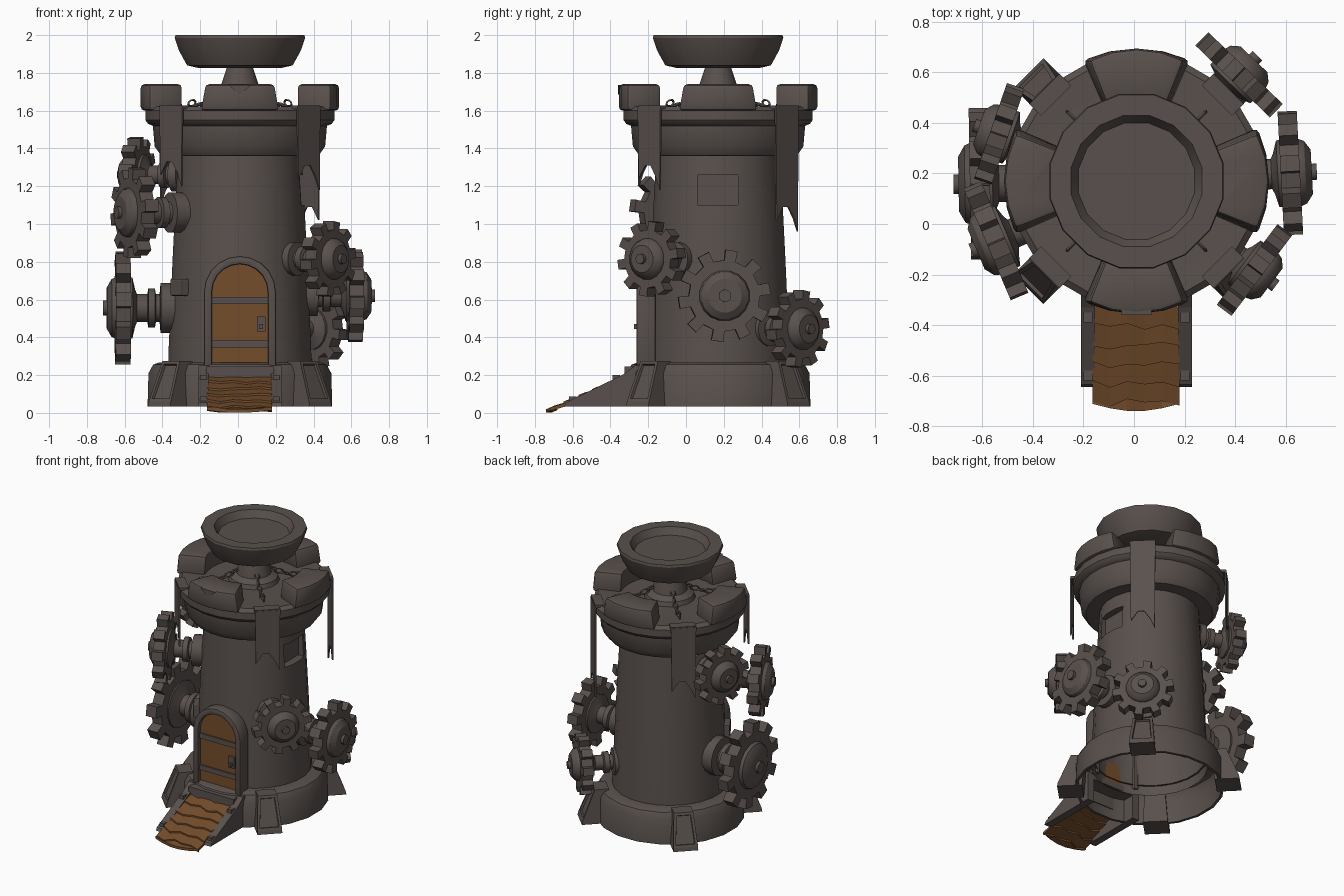
import bpy, bmesh, math, random
from math import sin, cos, pi, radians
from mathutils import Matrix, Vector

if "Cube" in bpy.data.objects:
    bpy.data.objects.remove(bpy.data.objects["Cube"])

random.seed(4)
CX, CY = 0.01, 0.17          # tower axis


def material(name, rgb):
    m = bpy.data.materials.new(name)
    m.diffuse_color = (*rgb, 1)
    m.use_nodes = True
    m.node_tree.nodes["Principled BSDF"].inputs["Base Color"].default_value = m.diffuse_color
    return m


STONE = material("dark stone", (0.100, 0.081, 0.074))
WOOD = material("brown wood", (0.175, 0.074, 0.025))


def finish(name, bm, mat=STONE, mtx=None, smooth=32, bevel=0):
    bmesh.ops.recalc_face_normals(bm, faces=bm.faces)
    me = bpy.data.meshes.new(name)
    bm.to_mesh(me)
    bm.free()
    ob = bpy.data.objects.new(name, me)
    bpy.context.collection.objects.link(ob)
    me.materials.append(mat)
    if mtx:
        ob.matrix_world = mtx
    bpy.ops.object.select_all(action='DESELECT')
    ob.select_set(True)
    bpy.context.view_layer.objects.active = ob
    if bevel:
        b = ob.modifiers.new("bevel", 'BEVEL')
        b.width, b.segments = bevel, 2
        bpy.ops.object.modifier_apply(modifier="bevel")
    if smooth:
        bpy.ops.object.shade_smooth_by_angle(angle=radians(smooth))
    return ob


def lathe(bm, prof, n=24):
    rings = []
    for r, z in prof:
        if r < 1e-5:
            rings.append([bm.verts.new((0, 0, z))] * n)
        else:
            rings.append([bm.verts.new((r * cos(2 * pi * (i + .5) / n), r * sin(2 * pi * (i + .5) / n), z))
                          for i in range(n)])
    for a, b in zip(rings, rings[1:]):
        for i in range(n):
            j = (i + 1) % n
            vs = list(dict.fromkeys([a[i], a[j], b[j], b[i]]))
            if len(vs) > 2:
                bm.faces.new(vs)


def prism(bm, pts, vec):
    """Closed outline of 3D points extruded along vec; returns the moved vertices."""
    f = bm.faces.new([bm.verts.new(p) for p in pts])
    ext = bmesh.ops.extrude_face_region(bm, geom=[f], use_keep_orig=True)
    moved = [v for v in ext['geom'] if isinstance(v, bmesh.types.BMVert)]
    bmesh.ops.translate(bm, vec=vec, verts=moved)
    return moved


def box(bm, x0, x1, y0, y1, z0, z1):
    prism(bm, [(x0, y0, z0), (x1, y0, z0), (x1, y1, z0), (x0, y1, z0)], (0, 0, z1 - z0))


def around(deg, d=0, z=0):
    """Frame on the tower whose local x points outward."""
    return Matrix.Translation((CX, CY, 0)) @ Matrix.Rotation(radians(deg), 4, 'Z') @ Matrix.Translation((d, 0, z))


# tower body with a flared crown
bm = bmesh.new()
lathe(bm, [(0, .2), (.385, .2), (.38, .35), (.36, .8), (.345, 1.1), (.33, 1.36), (.42, 1.362), (.455, 1.41),
           (.465, 1.52), (.49, 1.53), (.505, 1.55), (.505, 1.6), (.48, 1.622), (.33, 1.615), (0, 1.615)], 24)
tower = finish("tower_body", bm, mtx=around(0))
# recessed window on the right side
bm = bmesh.new()
box(bm, .295, .6, .06, .275, 1.1, 1.26)
cutter = finish("window_cutter", bm, smooth=0)
cutter.hide_render = True
mod = tower.modifiers.new("window", 'BOOLEAN')
mod.operation, mod.solver, mod.object = 'DIFFERENCE', 'EXACT', cutter
bpy.context.view_layer.objects.active = tower
bpy.ops.object.modifier_apply(modifier="window")
bpy.data.objects.remove(cutter)
# the tower is hollow: open its underside
bm = bmesh.new()
bm.from_mesh(tower.data)
bmesh.ops.delete(bm, geom=[f for f in bm.faces if all(v.co.z < .21 for v in f.verts)], context='FACES')
bm.to_mesh(tower.data)
bm.free()

# base ring, open underneath
bm = bmesh.new()
lathe(bm, [(.37, .268), (.43, .268), (.465, .255), (.49, .21), (.495, .035), (.475, .035)], 20)
finish("base_ring", bm, mtx=around(0))

# buttresses, merlons, banners and chains at four sides
for k, zb in enumerate((.96, 1.1, 1.2, 1.18)):
    diag = 45 + 90 * k
    bm = bmesh.new()
    lo, hi = .083, .065
    v = [bm.verts.new((r, s * w, z)) for s in (-1, 1)
         for r, w, z in ((.44, lo, .035), (.605, lo, .035), (.6, lo, .06), (.515, hi, .275), (.42, hi, .275))]
    bm.faces.new(v[:5])
    bm.faces.new(v[5:][::-1])
    for i in range(5):
        j = (i + 1) % 5
        f = bm.faces.new((v[i], v[j], v[5 + j], v[5 + i]))
        if i == 2:
            front = f
    bmesh.ops.recalc_face_normals(bm, faces=bm.faces)
    bmesh.ops.inset_individual(bm, faces=[front], thickness=.025)
    bmesh.ops.inset_individual(bm, faces=[front], thickness=.004, depth=-.014)
    finish("buttress", bm, mtx=around(diag), smooth=0)

    bm = bmesh.new()
    arc = [radians(-24 + 48 * i / 4) for i in range(5)]
    pts = [(.525 * cos(a), .525 * sin(a), 1.6) for a in arc] + [(.33 * cos(a), .33 * sin(a), 1.6) for a in arc[::-1]]
    for vert in prism(bm, pts, (0, 0, .14)):
        vert.co.y *= .88
    finish("merlon", bm, mtx=around(90 * k), bevel=.02)

    bm = bmesh.new()
    out = [(-.085, 1.62), (.085, 1.62), (.08, zb), (.05, zb + .07), (.01, zb + .13), (-.03, zb + .13), (-.078, zb + .06)]
    prism(bm, [(.508, y, z) for y, z in out], (.01, 0, 0))
    box(bm, .45, .516, -.085, .085, 1.61, 1.628)
    finish("banner", bm, mtx=around(diag), smooth=0)

    for i in range(6):
        t = i / 5
        bm = bmesh.new()
        R, r = .02, .006
        g = [[bm.verts.new(((R + r * cos(b)) * cos(a) * 1.4, (R + r * cos(b)) * sin(a) * .8, r * sin(b)))
              for b in (0, pi / 2, pi, 3 * pi / 2)] for a in [2 * pi * q / 8 for q in range(8)]]
        for a in range(8):
            for b in range(4):
                bm.faces.new((g[a][b], g[a - 1][b], g[a - 1][b - 1], g[a][b - 1]))
        finish("chain_link", bm, mtx=around(diag, .12 + .24 * t, 1.69 - .05 * t - .03 * sin(pi * t))
               @ Matrix.Rotation(radians(15), 4, 'Y') @ Matrix.Rotation(pi / 2 * (i % 2), 4, 'X'))

# small keystone chip on the front merlon
bm = bmesh.new()
prism(bm, [(.5, -.06, 1.735), (.5, .06, 1.735), (.5, 0, 1.685)], (.03, 0, 0))
finish("merlon_chip", bm, mtx=around(-90), smooth=0)

# pedestal and brazier bowl
bm = bmesh.new()
lathe(bm, [(.17, 1.615), (.16, 1.645), (.115, 1.67), (.1, 1.74), (.07, 1.83)], 16)
finish("bowl_pedestal", bm, mtx=around(0))
bm = bmesh.new()
lathe(bm, [(0, 1.825), (.22, 1.825), (.285, 1.84), (.33, 1.92), (.352, 1.985), (.348, 2.0),
           (.265, 2.0), (.235, 1.95), (0, 1.95)], 16)
finish("brazier_bowl", bm, mtx=around(0))


# gears on stepped axles: angle, distance, height, radius, teeth
def gear(deg, d, z, R, n):
    bm = bmesh.new()
    s, th, root = R / .3, .03 + .033 * R, R * .77
    pts = []
    for i in range(n):
        for f, rr in ((.0, root), (.5, root), (.54, R), (.96, R)):
            a = 2 * pi * (i + f) / n
            pts.append((rr * cos(a), rr * sin(a), -th))
    prism(bm, pts, (0, 0, 2 * th))
    gap = d - .33
    lathe(bm, [(0, .105), (.04 * s, .105), (.04 * s, .085), (.11 * s, .085), (.155 * s, .06), (.165 * s, .04),
               (.165 * s, -.05), (.1 * s, -.065), (.075 * s, -.075), (.075 * s, -.13), (.105 * s, -.135),
               (.105 * s, -.17), (.075 * s, -.175), (.075 * s, -.195), (.135 * s, -.2), (.135 * s, -gap)], 16)
    finish("gear", bm, mtx=around(deg, d, z) @ Matrix.Rotation(pi / 2, 4, 'Y'))


for g in ((-37, .585, .815, .2, 10), (3, .61, .62, .245, 10), (46, .585, .445, .205, 10),
          (181, .62, .555, .3, 10), (203, .605, 1.06, .24, 10), (161, .575, 1.26, .2, 10)):
    gear(*g)

# protruding wall brick
bm = bmesh.new()
box(bm, .34, .4, -.06, .06, .62, .71)
finish("wall_brick", bm, mtx=around(212), smooth=0, bevel=.008)


# arched door, frame, bands and lock
def arch(w, y, z0=.24, spring=.64, n=10):
    return [(CX + w, y, z0)] + [(CX + w * cos(pi * i / n), y, spring + w * sin(pi * i / n)) for i in range(n + 1)] \
        + [(CX - w, y, z0)]


bm = bmesh.new()
prism(bm, arch(.19, -.262) + arch(.148, -.262)[::-1], (0, .1, 0))
finish("door_frame", bm, bevel=.008)
bm = bmesh.new()
prism(bm, arch(.152, -.235), (0, .03, 0))
finish("door", bm, WOOD)
bm = bmesh.new()
for z in (.365, .595):
    box(bm, CX - .15, CX + .15, -.247, -.23, z - .018, z + .018)
box(bm, .1, .145, -.255, -.23, .43, .51)
box(bm, .112, .133, -.275, -.25, .445, .47)
finish("door_bands_and_lock", bm, smooth=0)

# landing, side rails and corner studs
bm = bmesh.new()
box(bm, -.17, .19, -.325, -.2, .205, .245)
box(bm, -.17, .19, -.325, -.31, .12, .205)
for x in (-.21, .175):
    prism(bm, [(x, -.645, .035), (x, -.635, .055), (x, -.33, .205), (x, -.27, .25), (x, -.2, .25), (x, -.2, .035)],
          (.055, 0, 0))
    for y, z in ((-.6, .068), (-.37, .183)):
        box(bm, x + .01, x + .045, y - .02, y + .02, z - .02, z + .018)
finish("ramp_sides", bm, smooth=0)

# ragged overlapping wooden ramp planks
xs = [-.165 + .345 * q / 5 for q in range(6)]
edges = [[-.325 - .0755 * i + random.uniform(-.011, .011) - (.012 if q % 2 else 0) for q in range(6)] for i in range(6)]
edges.append([max(-.74, -.712 - .03 * sin(pi * q / 5)) for q in range(6)])
for i in range(6):
    bm = bmesh.new()
    a = [bm.verts.new((x, y + .012, .195 + (y + .325) * .44)) for x, y in zip(xs, edges[i])]
    b = [bm.verts.new((x, y, .202 + (y + .325) * .44)) for x, y in zip(xs, edges[i + 1])]
    fs = [bm.faces.new((a[q], a[q + 1], b[q + 1], b[q])) for q in range(5)]
    ext = bmesh.ops.extrude_face_region(bm, geom=fs, use_keep_orig=True)
    bmesh.ops.translate(bm, vec=(0, 0, -.018), verts=[v for v in ext['geom'] if isinstance(v, bmesh.types.BMVert)])
    finish("ramp_plank", bm, WOOD, smooth=0)
